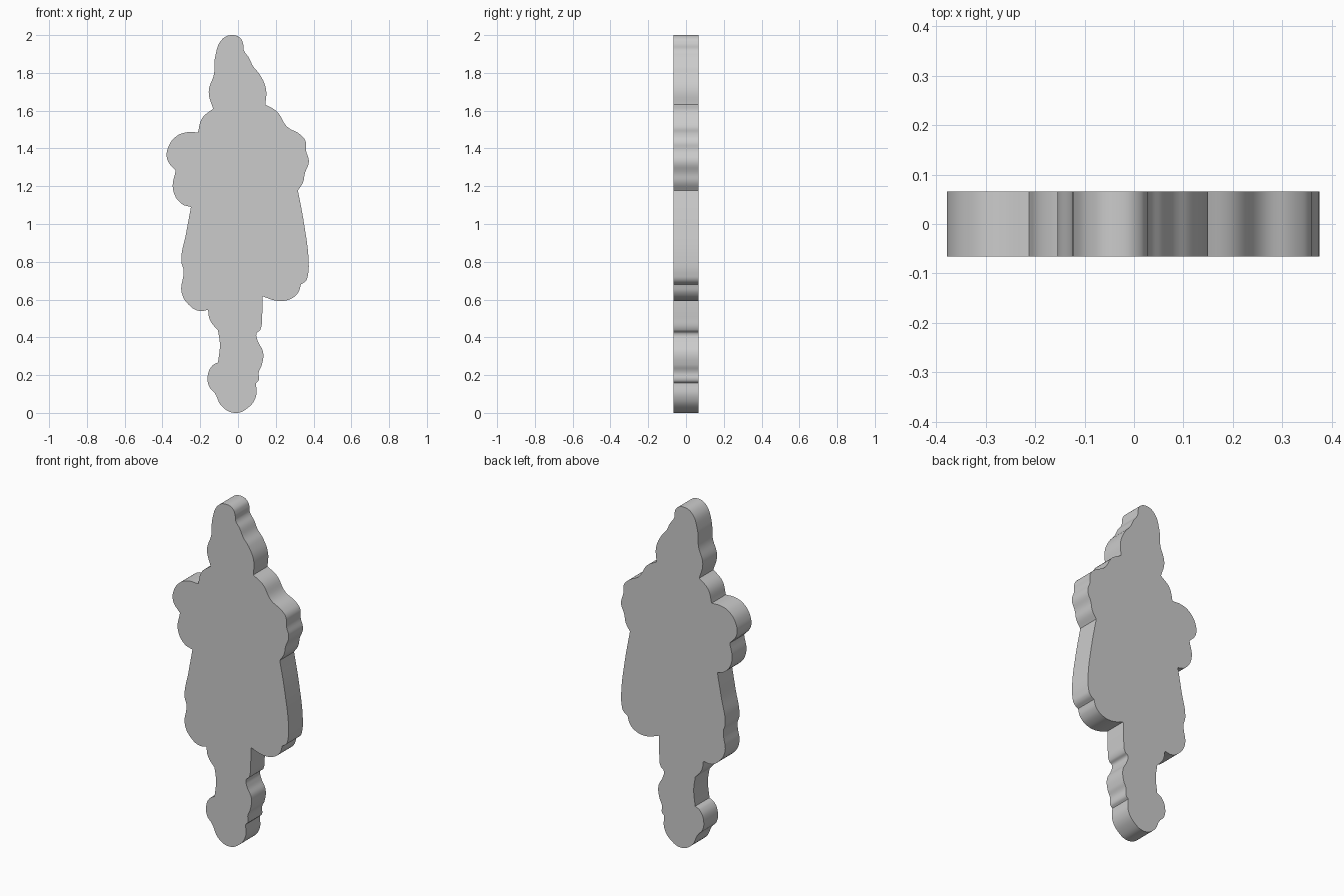
import bpy, bmesh, math

if "Cube" in bpy.data.objects:
    bpy.data.objects.remove(bpy.data.objects["Cube"])

HALF_DEPTH = 0.066

# Outline as (x, z) stretches, clockwise; each stretch starts at a sharp corner
head_right = [(-.132, 1.61), (-.155, 1.70), (-.127, 1.795), (-.12, 1.89), (-.082, 1.98), (-.03, 2.0),
              (.012, 1.985), (.027, 1.955), (.031, 1.92), (.058, 1.88), (.08, 1.835), (.116, 1.79), (.148, 1.715)]
arm_right = [(.145, 1.632), (.206, 1.595), (.26, 1.515), (.328, 1.475), (.357, 1.44), (.36, 1.39),
             (.375, 1.33), (.354, 1.268), (.344, 1.22)]
coat_right = [(.317, 1.178), (.35, 1.0), (.374, .80), (.371, .735), (.36, .70)]
hem_right = [(.333, .68), (.317, .635), (.275, .602), (.21, .593)]
leg_right = [(.13, .617), (.127, .505), (.118, .44), (.098, .42), (.106, .378),
             (.132, .325), (.127, .257), (.11, .215), (.109, .172)]
foot = [(.095, .157), (.095, .087), (.053, .027), (-.016, 0.0), (-.085, .034), (-.122, .103),
        (-.153, .14), (-.159, .204), (-.134, .252)]
leg_left = [(-.106, .267), (-.096, .36)]
knee_left = [(-.106, .437), (-.148, .49)]
coat_left = [(-.159, .545), (-.206, .54), (-.254, .566), (-.298, .635), (-.288, .755),
             (-.3, .80), (-.275, .95)]
elbow_left = [(-.249, 1.09), (-.30, 1.108), (-.344, 1.183)]
arm_left = [(-.33, 1.283), (-.374, 1.34), (-.37, 1.405), (-.328, 1.463), (-.275, 1.485)]
shoulder_left = [(-.212, 1.485), (-.19, 1.56)]
stretches = [head_right, arm_right, coat_right, hem_right, leg_right, foot, leg_left,
             knee_left, coat_left, elbow_left, arm_left, shoulder_left]

# Smooth outline curve with sharp corners between the stretches
pts = [(p, i == 0) for s in stretches for i, p in enumerate(s)]
curve = bpy.data.curves.new("outline", 'CURVE')
curve.dimensions = '2D'
curve.fill_mode = 'BOTH'
curve.extrude = HALF_DEPTH
curve.resolution_u = 6
spline = curve.splines.new('BEZIER')
spline.bezier_points.add(len(pts) - 1)
spline.use_cyclic_u = True
for bp, ((x, z), corner) in zip(spline.bezier_points, pts):
    bp.co = (x, z, 0)
    bp.handle_left_type = bp.handle_right_type = 'VECTOR' if corner else 'AUTO'

# Stand the cut-out upright and turn it into a clean mesh
figure = bpy.data.objects.new("figure_cutout", curve)
bpy.context.collection.objects.link(figure)
figure.rotation_euler = (math.pi / 2, 0, 0)
bpy.context.view_layer.objects.active = figure
figure.select_set(True)
bpy.context.view_layer.update()
bpy.ops.object.convert(target='MESH')
figure = bpy.context.object
bm = bmesh.new()
bm.from_mesh(figure.data)
bmesh.ops.remove_doubles(bm, verts=bm.verts, dist=0.0002)
bmesh.ops.recalc_face_normals(bm, faces=bm.faces)
bm.to_mesh(figure.data)
bm.free()
bpy.ops.object.shade_smooth_by_angle(angle=math.radians(30))
